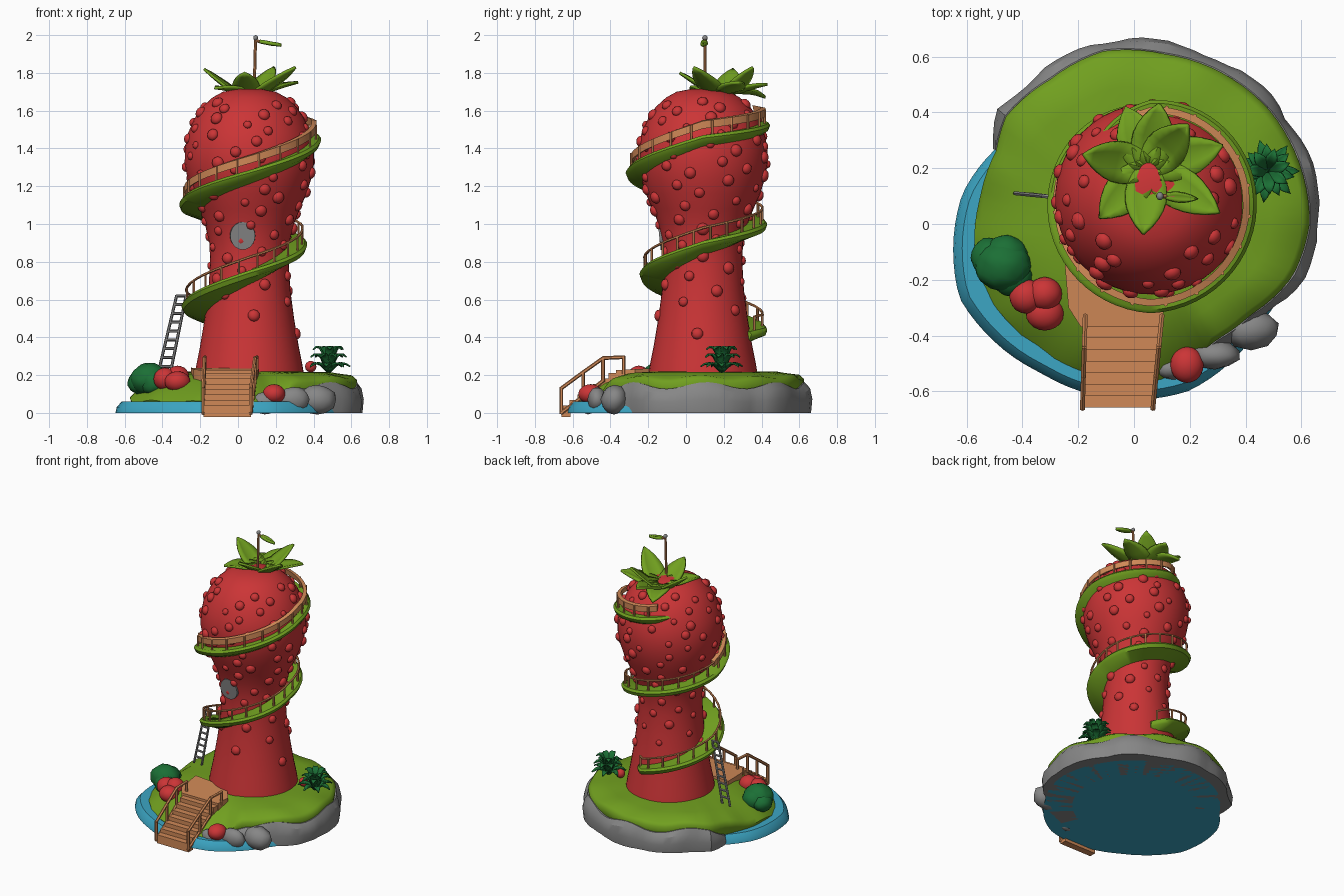
import bpy, bmesh, math, random
from mathutils import Vector, Matrix

if "Cube" in bpy.data.objects:
    bpy.data.objects.remove(bpy.data.objects["Cube"])
random.seed(4)

def mat(name, r, g, b):
    m = bpy.data.materials.new(name)
    m.diffuse_color = (r, g, b, 1)
    m.use_nodes = True
    m.node_tree.nodes["Principled BSDF"].inputs["Base Color"].default_value = m.diffuse_color
    return m

RED = mat("berry red", .60, .035, .037)
GREEN = mat("grass green", .165, .35, .014)
DARK = mat("bush green", .011, .16, .036)
TAN = mat("wood tan", .63, .25, .095)
GREY = mat("stone grey", .24, .24, .24)
BLUE = mat("water blue", .045, .38, .55)
CX, CY = .06, .09   # tower axis

def finish(name, bm, material, angle=40):
    bmesh.ops.recalc_face_normals(bm, faces=bm.faces)
    me = bpy.data.meshes.new(name)
    bm.to_mesh(me)
    bm.free()
    me.materials.append(material)
    ob = bpy.data.objects.new(name, me)
    bpy.context.collection.objects.link(ob)
    bpy.ops.object.select_all(action='DESELECT')
    ob.select_set(True)
    bpy.context.view_layer.objects.active = ob
    bpy.ops.object.shade_smooth_by_angle(angle=math.radians(angle))
    return ob

def lerp(table, t, k=1):
    """Smooth lookup of column k in a table sorted by its first column."""
    if t <= table[0][0]: return table[0][k]
    for a, b in zip(table, table[1:]):
        if t <= b[0]:
            s = (t - a[0]) / (b[0] - a[0])
            return a[k] + (b[k] - a[k]) * s
    return table[-1][k]

def loft(bm, rings, wrap=True, cap=True):
    vs = [[bm.verts.new(p) for p in r] for r in rings]
    n = len(vs[0])
    for a, b in zip(vs, vs[1:]):
        for i in range(n if wrap else n - 1):
            j = (i + 1) % n
            bm.faces.new((a[i], a[j], b[j], b[i]))
    if cap:
        bm.faces.new(vs[0])
        bm.faces.new(vs[-1])

def polar(r, deg, z, cx=0, cy=0):
    a = math.radians(deg)
    return Vector((cx + r * math.cos(a), cy + r * math.sin(a), z))

def bars(name, segs, r, material, sides=6):
    bm = bmesh.new()
    for a, b in segs:
        a, b = Vector(a), Vector(b)
        d = b - a
        m = Matrix.Translation((a + b) / 2) @ d.to_track_quat('Z', 'Y').to_matrix().to_4x4()
        bmesh.ops.create_cone(bm, cap_ends=True, segments=sides, radius1=r, radius2=r,
                              depth=d.length + r, matrix=m)
    return finish(name, bm, material)

def blobs(name, items, material, noise=.0, sub=3):
    """items: (centre, scale) ellipsoids."""
    bm = bmesh.new()
    for c, s in items:
        m = Matrix.Translation(c) @ Matrix.Diagonal((*s, 1))
        vs = bmesh.ops.create_icosphere(bm, subdivisions=sub, radius=1, matrix=m)['verts']
        for v in vs:
            v.co += (v.co - Vector(c)) * random.uniform(-noise, noise)
    return finish(name, bm, material, 60)

def leaf(bm, base, deg, length, width, profile, fold=.25, n=8):
    """Cupped leaf; profile gives (t, height) along its length."""
    rows = []
    side = polar(1, deg + 90, 0)
    for i in range(n + 1):
        t = i / n
        w = width * max(.03, math.sin(math.pi * min(1, .16 + .84 * t)) ** .8)
        mid = Vector(base) + polar(length * t, deg, lerp(profile, t))
        rows.append([mid + side * w * s + Vector((0, 0, abs(s) * w * fold)) for s in (-1, -.5, 0, .5, 1)])
    loft(bm, rows, wrap=False, cap=False)

def thicken(ob, t):
    ob.modifiers.new("thickness", 'SOLIDIFY').thickness = t
    ob.modifiers["thickness"].offset = 0

# --- island: (angle, grass radius, grass edge height) ---
LAND = [(0, .63, .17), (40, .635, .165), (80, .62, .18), (100, .63, .17), (120, .6, .18), (140, .6, .17),
        (152, .56, .14), (170, .56, .1), (180, .57, .08), (200, .59, .06), (220, .57, .06), (240, .56, .06),
        (260, .56, .05), (280, .57, .05), (294, .52, .07), (306, .51, .15), (322, .53, .17), (342, .6, .165), (360, .63, .17)]
WATER = [(0, .6), (150, .56), (170, .625), (185, .65), (203, .68), (220, .655), (238, .63), (270, .63),
         (288, .63), (308, .6), (325, .58), (360, .6)]
degs = [i * 4 for i in range(90)]
bm = bmesh.new()
loft(bm, [[polar(lerp(WATER, d) * k, d, z) for d in degs] for k, z in ((1, 0), (.99, .03), (.95, .06))])
finish("water_base", bm, BLUE)

bm = bmesh.new()
def land_ring(k, f):
    return [polar(lerp(LAND, d) * k, d, f(lerp(LAND, d, 2)) + (.008 * math.sin(d * .21) if k > .8 else 0)) for d in degs]
loft(bm, [land_ring(.95, lambda e: .02), land_ring(.99, lambda e: e * .75), land_ring(1, lambda e: e),
          land_ring(.96, lambda e: e + .022), land_ring(.78, lambda e: .13 + .5 * e),
          land_ring(.55, lambda e: .20 + .1 * e), land_ring(.2, lambda e: .23)])
finish("grass_island", bm, GREEN, 60)

# lumpy rock wall around the back and right side
bm = bmesh.new()
rows = []
for i in range(55):
    d = -66 + 218 * i / 54
    g = lerp(LAND, d % 360)
    end = min(1, i / 4, (54 - i) / 3)
    lump = .022 * abs(math.sin(math.radians(d * 5.5))) + random.uniform(-.004, .004)
    top = (.145 + .018 * math.sin(d * .16)) * (.5 + .5 * end)
    r = g + .012 * end + lump * end
    rows.append([polar(x, d, z) for x, z in ((.4, 0), (r + .005, 0), (r + .012, top * .45),
                                             (r, top * .8), (g + .004, top), (.42, top * .9))])
loft(bm, rows)
finish("rock_wall", bm, GREY, 30)
blobs("front_boulders", [((.29, -.47, .07), (.09, .05, .07)), ((.14, -.52, .05), (.07, .04, .06)),
                         ((.42, -.38, .07), (.1, .07, .08))], GREY, .05, 2)

# --- berry tower ---
TOWER = [(.2, .29), (.26, .28), (.35, .262), (.5, .237), (.65, .217), (.8, .208), (.9, .212), (1, .236), (1.08, .268),
         (1.16, .303), (1.24, .328), (1.32, .343), (1.4, .342), (1.48, .326), (1.56, .29), (1.62, .25),
         (1.67, .195), (1.7, .14), (1.715, .06)]
bm = bmesh.new()
loft(bm, [[polar(r, d, z, CX, CY) for d in range(0, 360, 8)] for z, r in TOWER])
finish("berry_tower", bm, RED, 60)

# pointed pips scattered by golden angle, denser on the head
bm = bmesh.new()
for i in range(125):
    t = i / 125
    z = .42 + 1.24 * t ** .62
    p = polar(lerp(TOWER, z), i * 137.5 + random.uniform(-9, 9), z, CX, CY)
    slope = (lerp(TOWER, z + .03) - lerp(TOWER, z - .03)) / .06
    n = (p - Vector((CX, CY, z))).normalized()
    n.z = -slope
    s = random.uniform(.02, .034)
    m = Matrix.Translation(p) @ n.to_track_quat('Z', 'Y').to_matrix().to_4x4()
    m = m @ Matrix.Diagonal((s, s, s * .75, 1))
    bmesh.ops.create_icosphere(bm, subdivisions=2, radius=1, matrix=m)
finish("berry_pips", bm, RED, 60)

# round window
bm = bmesh.new()
bmesh.ops.create_cone(bm, cap_ends=True, segments=20, radius1=.07, radius2=.066, depth=.06,
                      matrix=Matrix.Translation((.025, -.112, .94)) @ Matrix.Rotation(math.radians(96), 4, 'X')
                      @ Matrix.Diagonal((1, 1.12, 1, 1)))
finish("round_window", bm, GREY)

# --- spiral ramp: (angle, height, outer radius) ---
SPIRAL = [(72, .43, .27), (90, .45, .34), (180, .58, .36), (270, .755, .335), (360, .91, .305), (450, 1.01, .34),
          (540, 1.11, .37), (630, 1.285, .41), (720, 1.47, .38), (810, 1.54, .355), (850, 1.56, .29)]
def spiral(d, inset=0, up=0):
    return polar(lerp(SPIRAL, d, 2) - inset, d, lerp(SPIRAL, d) + up, CX, CY)
rows = []
for d in range(72, 851, 6):
    z, ro = lerp(SPIRAL, d), lerp(SPIRAL, d, 2)
    ri = min(lerp(TOWER, z), lerp(TOWER, z - .07)) - .03
    rows.append([polar(ri, d, z, CX, CY), polar(ro - .012, d, z, CX, CY), polar(ro, d, z - .015, CX, CY),
                 polar(ro - .01, d, z - .04, CX, CY), polar(ri, d, z - .085, CX, CY)])
bm = bmesh.new()
loft(bm, rows)
finish("spiral_ramp", bm, GREEN, 50)

# spiral railing: thin on the lower turns, plank on the top turn
segs = []
for d in range(80, 540, 10):
    segs.append((spiral(d, .025, .07), spiral(d + 10, .025, .07)))
for d in range(80, 830, 18):
    segs.append((spiral(d, .025, -.02), spiral(d, .025, .07)))
bars("spiral_rail", segs, .007, TAN)
bm = bmesh.new()
loft(bm, [[spiral(d, .025, .035), spiral(d, .025, .075), spiral(d, .05, .08), spiral(d, .042, .04)]
          for d in range(540, 831, 6)])
finish("top_rail_plank", bm, TAN)

# --- ladder ---
a0, b0, a1, b1 = (Vector(p) for p in ((-.425, .11, .2), (-.36, .105, .2), (-.325, .1, .62), (-.275, .095, .62)))
segs = [(a0, a1), (b0, b1)] + [(a0.lerp(a1, t / 9), b0.lerp(b1, t / 9)) for t in range(1, 10)]
bars("ladder", segs, .008, GREY)

# --- entrance deck and stairs ---
bm = bmesh.new()
deck = [(-.25, -.12), (-.235, -.3), (-.19, -.37), (.1, -.37), (.11, -.27), (.02, -.15)]
loft(bm, [[(x, y, z + .05 * (y + .2)) for x, y in deck] for z in (.12, .235)])
N = 7
for i in range(N):
    t = (i + .5) / N
    bmesh.ops.create_cube(bm, size=1, matrix=Matrix.Translation((-.058 + .02 * t, -.655 + .29 * t, -.005 + .2 * t))
                          @ Matrix.Diagonal((.25 + .02 * t, .048, .06, 1)))
finish("deck_and_stairs", bm, TAN)
segs = []
for x0, x1 in ((-.185, -.175), (.068, .1)):
    foot = [Vector((x0 + (x1 - x0) * t, -.66 + .33 * t, z)) for t, z in ((0, .0), (.35, .08), (.67, .17), (1, .21))]
    head = [Vector((p.x, p.y, z)) for p, z in zip(foot, (.13, .215, .29, .295))]
    segs += list(zip(foot, head)) + list(zip(head, head[1:])) + [(foot[0], foot[2])]
bars("stair_rails", segs, .01, TAN)

# --- leafy crown: (angle, length, tip height) ---
bm = bmesh.new()
for d, l, tip in ((168, .235, .13), (110, .235, -.02), (80, .235, .05), (47, .21, .14), (17, .28, .06),
                  (-32, .3, .14), (266, .235, .11), (226, .25, .03)):
    leaf(bm, (.05, .2, 1.69), d, l, .075, [(0, 0), (.35, .005), (.7, tip * .45 + .01), (1, tip)])
crown = finish("leaf_crown", bm, GREEN, 60)
thicken(crown, .014)

# --- flag pole with a leaf pennant ---
bars("flag_pole", [((.085, .1, 1.68), (.093, .1, 1.985)), ((.093, .1, 1.97), (.14, .1, 1.962))], .008, TAN, 8)
blobs("pole_cap", [((.093, .1, 1.985), (.013, .015, .015))], GREY, 0, 2)
bm = bmesh.new()
leaf(bm, (.115, .1, 1.965), -5, .115, .018, [(0, 0), (.5, -.012), (1, -.018)])
thicken(finish("pennant", bm, GREEN, 60), .018)

# --- planting ---
blobs("green_bush", [((-.47, -.15, .18), (.1, .09, .085)), ((-.52, -.12, .16), (.065, .07, .06)),
                     ((-.44, -.19, .16), (.075, .07, .07)), ((-.46, -.11, .17), (.08, .07, .07))], DARK, .04)
blobs("red_bush", [((-.385, -.26, .18), (.062, .062, .06)), ((-.32, -.25, .19), (.062, .06, .06)),
                   ((-.32, -.32, .165), (.068, .062, .055))], RED, .01)
blobs("red_ball", [((.19, -.505, .1), (.06, .065, .052))], RED)
blobs("small_red_bud", [((.385, .19, .245), (.03, .03, .03))], RED)
bm = bmesh.new()
for i in range(20):
    h = (.03, .08, .12)[i % 3]
    leaf(bm, (.48, .19, .215), i * 137.5, .125 - h * .35, .022, [(0, 0), (.5, h * .9 + .02), (.8, h + .012), (1, h)], n=5)
thicken(finish("spiky_plant", bm, DARK, 60), .008)
